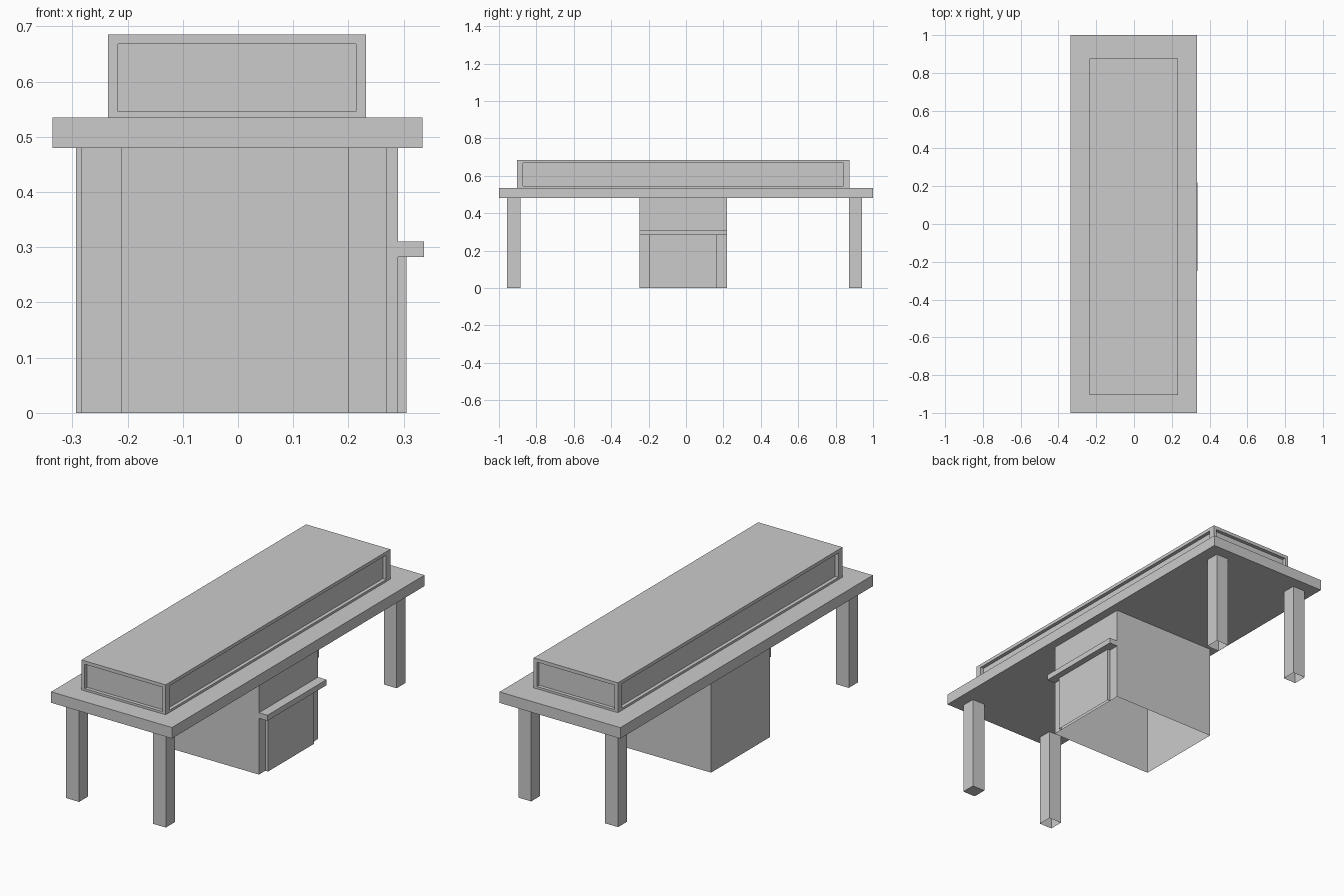
import bpy, bmesh

if "Cube" in bpy.data.objects:
    bpy.data.objects.remove(bpy.data.objects["Cube"])


def finish(name, bm):
    mesh = bpy.data.meshes.new(name)
    bm.to_mesh(mesh)
    bm.free()
    obj = bpy.data.objects.new(name, mesh)
    bpy.context.collection.objects.link(obj)
    return obj


def box_bm(x, y, z):
    """Box from (min, max) ranges on each axis."""
    bm = bmesh.new()
    bmesh.ops.create_cube(bm, size=1)
    for v in bm.verts:
        v.co = [r[0] if c < 0 else r[1] for c, r in zip(v.co, (x, y, z))]
    bm.normal_update()
    return bm


def box(name, x, y, z, open_ends=False):
    bm = box_bm(x, y, z)
    if open_ends:
        ends = [f for f in bm.faces if abs(f.normal.z) > 0.9]
        bmesh.ops.delete(bm, geom=ends, context='FACES_ONLY')
    return finish(name, bm)


# Table top
box("table_top", (-0.336, 0.334), (-1, 1), (0.48, 0.535))

# Legs: hollow from below except the front right one
for side, xr in (("left", (-0.283, -0.211)), ("right", (0.199, 0.27))):
    for end, yr in (("front", (-0.957, -0.885)), ("back", (0.871, 0.942))):
        closed = (side, end) == ("right", "front")
        box(f"{end}_{side}_leg", xr, yr, (0, 0.48), open_ends=not closed)

# Cabinet under the table, with its door and ledge
box("cabinet", (-0.293, 0.29), (-0.248, 0.22), (0, 0.48), open_ends=True)
box("cabinet_door", (0.29, 0.305), (-0.198, 0.166), (0, 0.282), open_ends=True)
box("cabinet_ledge", (0.29, 0.337), (-0.248, 0.22), (0.282, 0.31))

# Upper case with a recessed panel on each side
bm = box_bm((-0.235, 0.232), (-0.904, 0.875), (0.535, 0.685))
inner = ((-0.217, 0.214), (-0.872, 0.842), (0.546, 0.668))
depth = 0.018
for face in [f for f in bm.faces if abs(f.normal.z) < 0.1]:
    normal = face.normal.copy()
    axis = 0 if abs(normal.x) > 0.5 else 1
    mid = face.calc_center_median()
    bmesh.ops.inset_individual(bm, faces=[face], thickness=0.01)
    for v in face.verts:
        for i in range(3):
            if i != axis:
                v.co[i] = inner[i][0] if v.co[i] < mid[i] else inner[i][1]
    moved = bmesh.ops.extrude_discrete_faces(bm, faces=[face])["faces"][0]
    for v in moved.verts:
        v.co -= normal * depth
finish("upper_case", bm)
